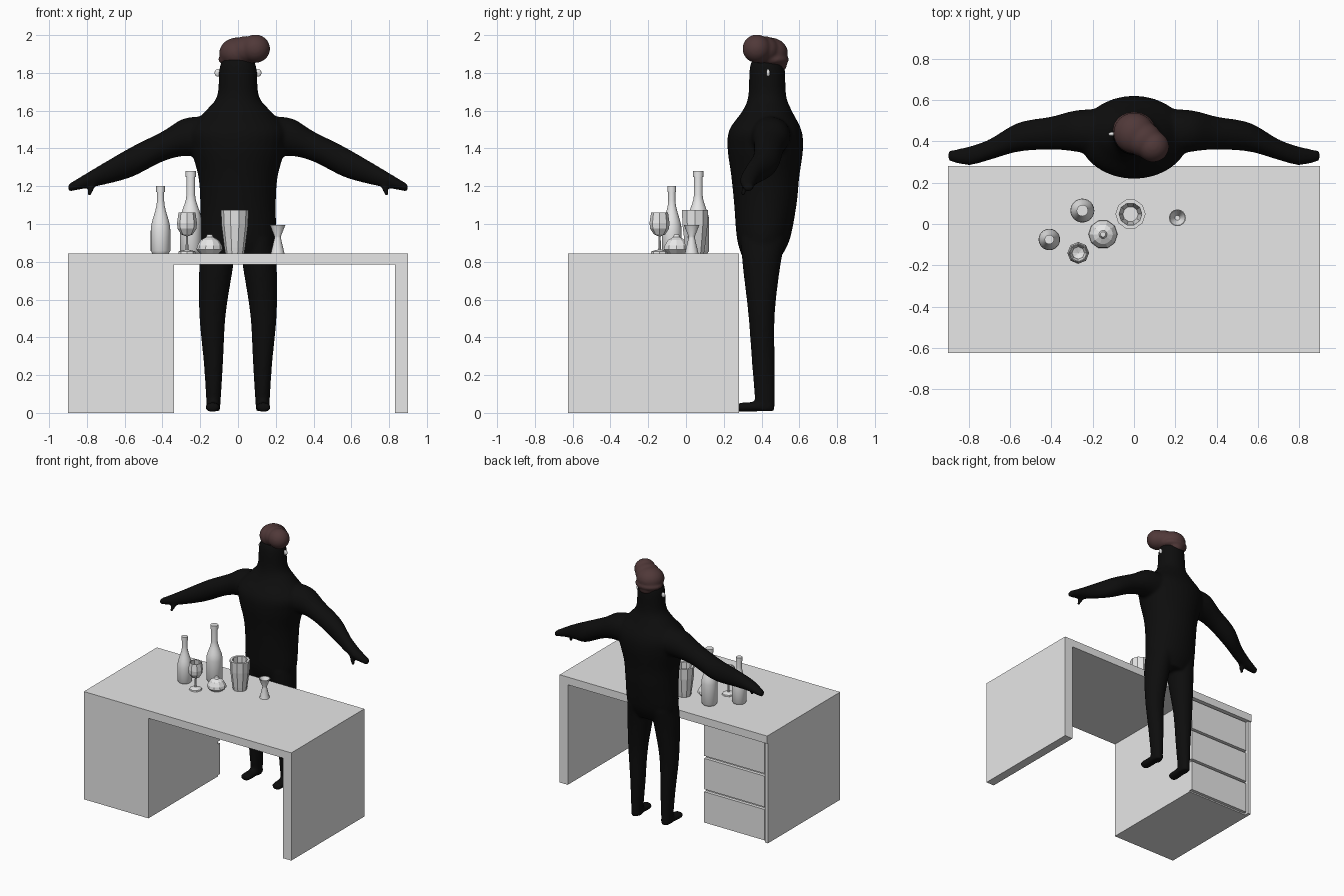
import bpy, bmesh, math
from mathutils import Matrix, Vector

old = bpy.data.objects.get("Cube")
if old:
    bpy.data.objects.remove(old)


def material(name, rgb):
    mat = bpy.data.materials.new(name)
    mat.use_nodes = True
    mat.diffuse_color = (*rgb, 1)
    shader = mat.node_tree.nodes["Principled BSDF"]
    shader.inputs["Base Color"].default_value = (*rgb, 1)
    return mat


BLACK = material("black_suit", (.004, .004, .004))
BROWN = material("dark_brown_hair", (.08, .04, .04))
GREY = material("light_grey", (.8, .8, .8))


def finish(name, bm, mat, smooth_angle=None):
    """Turn the working mesh into a named, coloured object."""
    bmesh.ops.recalc_face_normals(bm, faces=bm.faces)
    mesh = bpy.data.meshes.new(name)
    bm.to_mesh(mesh)
    bm.free()
    mesh.materials.append(mat)
    obj = bpy.data.objects.new(name, mesh)
    bpy.context.collection.objects.link(obj)
    if smooth_angle:
        bpy.ops.object.select_all(action="DESELECT")
        obj.select_set(True)
        bpy.context.view_layer.objects.active = obj
        bpy.ops.object.shade_smooth_by_angle(angle=math.radians(smooth_angle))
    return obj


def box(name, low, high):
    bm = bmesh.new()
    low, high = Vector(low), Vector(high)
    scale = Matrix.Diagonal((*(high - low), 1))
    place = Matrix.Translation((low + high) / 2)
    bmesh.ops.create_cube(bm, size=1, matrix=place @ scale)
    finish(name, bm, GREY)


def spline(stations, steps=5):
    """Smooth a list of stations by Catmull-Rom interpolation."""
    points = [Vector(station) for station in stations]
    points = [points[0], *points, points[-1]]
    result = []
    for before, start, end, after in zip(points, points[1:], points[2:], points[3:]):
        leave, arrive = (end - before) / 2, (after - start) / 2
        for step in range(steps):
            t = step / steps
            ease = t * t * (3 - 2 * t)
            result.append(start.lerp(end, ease) + leave * t * (1 - t) ** 2
                          - arrive * t * t * (1 - t))
    return result + [points[-1]]


def circle(count):
    angles = [math.tau * i / count for i in range(count)]
    return [(math.cos(angle), math.sin(angle)) for angle in angles]


def bridge(bm, rings):
    """Skin neighbouring rings; a ring of one vertex is a pole."""
    faces = []
    for a, b in zip(rings, rings[1:]):
        count = max(len(a), len(b))
        for i in range(count):
            j = (i + 1) % count
            corners = [a[i % len(a)], a[j % len(a)], b[j % len(b)], b[i % len(b)]]
            faces.append(bm.faces.new(list(dict.fromkeys(corners))))
    return faces


def loft(bm, axis, stations, side=1):
    """Closed tube of ellipses; station = position, two centres, two radii."""
    rings = []
    for along, mid_u, mid_v, radius_u, radius_v in spline(stations):
        ring = []
        for cosine, sine in circle(32):
            point = [mid_u + radius_u * cosine, mid_v + radius_v * sine]
            point.insert("xyz".index(axis), along)
            point[0] *= side
            ring.append(bm.verts.new(point))
        rings.append(ring)
    faces = bridge(bm, rings)
    faces += [bm.faces.new(rings[0]), bm.faces.new(rings[-1])]
    bmesh.ops.recalc_face_normals(bm, faces=faces)


def ball(bm, centre, radii):
    shape = Matrix.Translation(centre) @ Matrix.Diagonal((*radii, 1))
    bmesh.ops.create_uvsphere(bm, u_segments=24, v_segments=16, radius=1, matrix=shape)


def blend(obj, voxel):
    """Fuse overlapping pieces into one soft skin."""
    fuse = obj.modifiers.new("fuse", "REMESH")
    fuse.mode = "VOXEL"
    fuse.voxel_size = voxel
    fuse.use_smooth_shade = True
    obj.modifiers.new("soften", "SMOOTH").iterations = 6


def lathe(name, x, y, profile, sides, smooth_angle=None):
    """Turned part standing on the desk; profile = (radius, height)."""
    bm = bmesh.new()
    rings = []
    for radius, height in profile:
        spokes = circle(sides if radius else 1)
        rings.append([bm.verts.new((x + radius * cosine, y + radius * sine, DESK + height))
                      for cosine, sine in spokes])
    bridge(bm, rings)
    finish(name, bm, GREY, smooth_angle)


def bottle(name, x, y, radius, neck, belly, shoulder, height):
    """Straight body, eased shoulder, slim neck and a capped mouth."""
    profile = [(0, 0), (radius * .85, 0), (radius, radius / 4)]
    for step in range(7):
        t = step / 6
        ease = t * t * (3 - 2 * t)
        profile.append((radius + (neck - radius) * ease, belly + (shoulder - belly) * t))
    cap, cap_base = neck * 1.2, height - .03
    profile += [(neck, cap_base), (cap, cap_base), (cap, height), (0, height)]
    lathe(name, x, y, profile, 24, 40)


# Desk: top, side leg, cabinet and three drawers facing the back
DESK, UNDER, FRONT, BACK, END = .845, .785, -.625, .28, .9
box("desk_top", (-END, FRONT, UNDER), (END, BACK, DESK))
box("desk_leg_panel", (.83, FRONT, 0), (END, BACK, UNDER))
box("cabinet", (-.88, FRONT, 0), (-.34, .235, UNDER))
box("cabinet_end_panel", (-END, FRONT, 0), (-.875, .27, UNDER))
pitch = UNDER / 3
for i in range(3):
    bottom = i * pitch + .01
    box(f"drawer_{i + 1}", (-.865, .23, bottom), (-.34, .26, bottom + pitch - .02))

# Torso with neck and head: height, depth centre, half width, half depth
torso = [(.82, .4, .16, .1), (.92, .41, .2, .14), (1.1, .42, .2, .165), (1.25, .42, .21, .18),
         (1.4, .42, .25, .2), (1.5, .42, .26, .19), (1.6, .43, .17, .13),
         (1.68, .43, .11, .1), (1.84, .43, .095, .09), (1.92, .43, .04, .04)]
arm = [(.12, .44, 1.46, .12, .11), (.28, .45, 1.46, .1, .1), (.4, .44, 1.41, .08, .08),
       (.56, .42, 1.33, .07, .08), (.7, .36, 1.27, .05, .06), (.8, .33, 1.23, .045, .04),
       (.9, .33, 1.19, .025, .02)]
thumb = [(1.15, .79, .3, .013, .013), (1.23, .76, .32, .02, .02)]
leg = [(.01, .13, .42, .035, .05), (.25, .13, .41, .05, .06), (.52, .135, .4, .07, .07),
       (.78, .115, .4, .09, .1), (.92, .1, .41, .09, .12)]
foot = [(.45, .13, .035, .035, .025), (.3, .135, .03, .04, .025), (.27, .135, .03, .025, .02)]

# Body: torso and mirrored limbs fused together
bm = bmesh.new()
loft(bm, "z", [(height, 0, depth, *radii) for height, depth, *radii in torso])
for side in (-1, 1):
    loft(bm, "x", arm, side)
    loft(bm, "z", thumb, side)
    loft(bm, "z", leg, side)
    loft(bm, "y", foot, side)
blend(finish("body", bm, BLACK), .011)

# Hair: cap, swept quiff, the bridge between them, rim and nape
bm = bmesh.new()
ball(bm, (0, .44, 1.905), (.1, .1, .083))
ball(bm, (.092, .375, 1.928), (.078, .076, .075))
ball(bm, (.045, .41, 1.92), (.09, .085, .075))
ball(bm, (0, .455, 1.87), (.105, .09, .04))
ball(bm, (0, .485, 1.845), (.06, .05, .045))
blend(finish("hair", bm, BROWN), .008)

# Earrings
for side, label in ((-1, "right"), (1, "left")):
    bm = bmesh.new()
    ball(bm, (side * .108, .435, 1.8), (.016, .01, .02))
    finish(f"{label}_earring", bm, GREY, 60)

# Bottles
bottle("small_bottle", -.41, -.075, radius=.052, neck=.019, belly=.12, shoulder=.28, height=.355)
bottle("tall_bottle", -.25, .065, radius=.058, neck=.023, belly=.17, shoulder=.31, height=.435)

# Stemmed glass with an open bowl
lathe("wine_glass", -.27, -.14, [
    (0, 0), (.046, 0), (.044, .01), (.007, .02), (.006, .09), (.03, .1), (.05, .13),
    (.053, .16), (.045, .215), (.04, .215), (.048, .16), (.03, .11), (0, .1)], 8)

# Faceted domed dish with a knob
lathe("domed_dish", -.15, -.05, [
    (0, 0), (.05, 0), (.07, .02), (.066, .04), (.048, .07), (.02, .085), (.013, .1), (0, .1)], 10)

# Faceted tumbler: the inside follows the outside at one wall thickness
wall = [(.05, 0), (.055, .03), (.07, .15), (.073, .23)]
inside = [(radius - .018, height) for radius, height in reversed(wall[1:])]
lathe("tumbler", -.017, .048, [(0, 0), *wall, *inside, (0, wall[1][1])], 10)

# Double-ended measuring cup
lathe("measuring_cup", .21, .03, [
    (0, .02), (.03, 0), (.036, 0), (.017, .08), (.017, .09), (.041, .15), (.037, .15),
    (.012, .1), (0, .1)], 16, 30)
